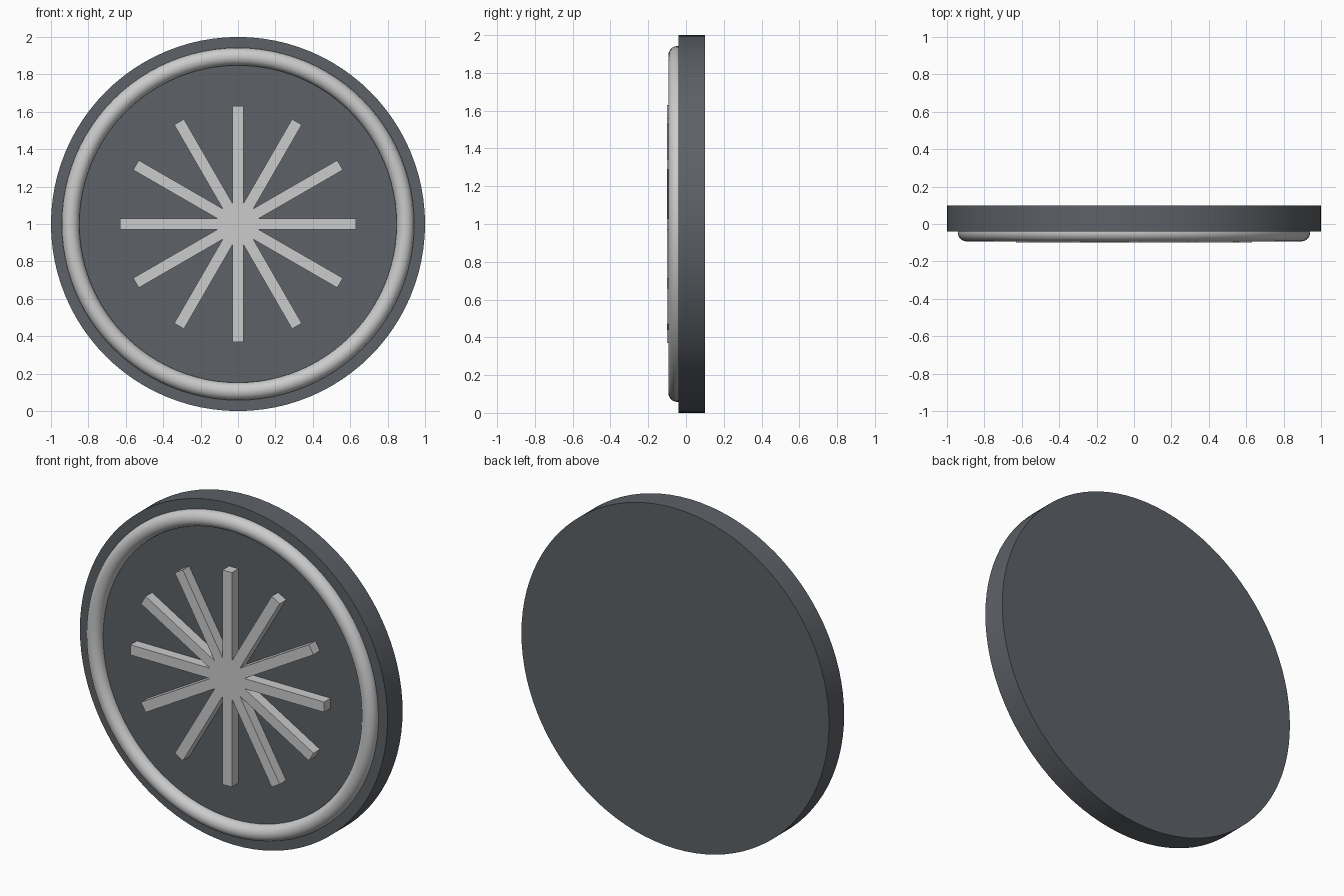
import bpy, bmesh
from math import sin, cos, pi

if "Cube" in bpy.data.objects:
    bpy.data.objects.remove(bpy.data.objects["Cube"])

CENTRE_Z = 1.0
SPOKES = 12

dark = bpy.data.materials.new("dark_grey")
dark.diffuse_color = (0.11, 0.12, 0.135, 1)
dark.use_nodes = True
dark.node_tree.nodes["Principled BSDF"].inputs["Base Color"].default_value = dark.diffuse_color


def smooth(obj):
    bpy.ops.object.select_all(action='DESELECT')
    obj.select_set(True)
    bpy.context.view_layer.objects.active = obj
    bpy.ops.object.shade_smooth_by_angle()


# Backing disc
bpy.ops.mesh.primitive_cylinder_add(vertices=96, radius=1.0, depth=0.14,
                                    location=(0, 0.03, CENTRE_Z),
                                    rotation=(pi / 2, 0, 0))
disc = bpy.context.object
disc.name = "backing_disc"
disc.data.materials.append(dark)
smooth(disc)

# Rounded ring, half sunk into the disc
bpy.ops.mesh.primitive_torus_add(major_radius=0.895, minor_radius=0.047,
                                 major_segments=96, minor_segments=24,
                                 location=(0, -0.046, CENTRE_Z),
                                 rotation=(pi / 2, 0, 0))
ring = bpy.context.object
ring.name = "raised_ring"
smooth(ring)

# Spoke star: one outline with square-ended arms, extruded to the disc face
LENGTH, HALF, FRONT, BACK = 0.63, 0.03, -0.10, -0.039
notch = HALF / sin(pi / SPOKES)
bm = bmesh.new()
outline = []
for i in range(SPOKES):
    a = 2 * pi * i / SPOKES
    for side in (-HALF, HALF):
        outline.append((LENGTH * cos(a) - side * sin(a),
                        LENGTH * sin(a) + side * cos(a)))
    b = a + pi / SPOKES
    outline.append((notch * cos(b), notch * sin(b)))
face = bm.faces.new([bm.verts.new((x, FRONT, z)) for x, z in outline])
extruded = bmesh.ops.extrude_face_region(bm, geom=[face], use_keep_orig=True)
moved = [v for v in extruded["geom"] if isinstance(v, bmesh.types.BMVert)]
bmesh.ops.translate(bm, verts=moved, vec=(0, BACK - FRONT, 0))
bmesh.ops.recalc_face_normals(bm, faces=bm.faces)
mesh = bpy.data.meshes.new("spoke_star")
bm.to_mesh(mesh)
bm.free()
star = bpy.data.objects.new("spoke_star", mesh)
star.location.z = CENTRE_Z
bpy.context.collection.objects.link(star)
